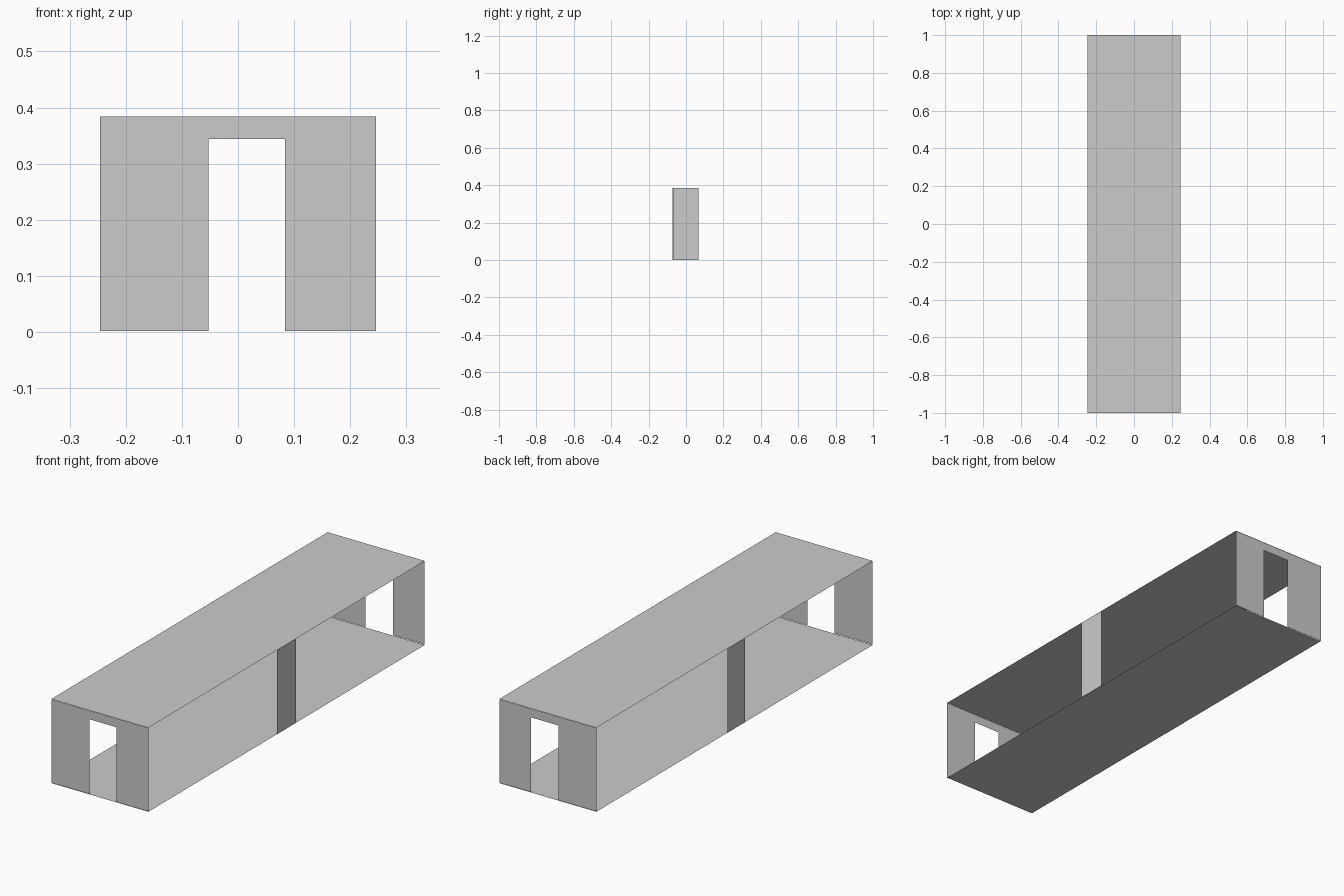
import bpy

if "Cube" in bpy.data.objects:
    bpy.data.objects.remove(bpy.data.objects["Cube"])


def sheet(name, points):
    """Thin single-surface panel from one outline."""
    mesh = bpy.data.meshes.new(name)
    mesh.from_pydata(points, [], [range(len(points))])
    obj = bpy.data.objects.new(name, mesh)
    bpy.context.collection.objects.link(obj)
    return obj


W, L, H = 0.246, 1.0, 0.385          # half width, half length, height
DOOR_L, DOOR_R, DOOR_TOP = -0.053, 0.084, 0.344


def deck(name, z, flip=False):
    pts = [(-W, -L, z), (W, -L, z), (W, L, z), (-W, L, z)]
    sheet(name, pts[::-1] if flip else pts)


def end_wall(name, y, flip=False):
    # doorway outline, open at the bottom
    outline = [(-W, 0.002), (DOOR_L, 0.002), (DOOR_L, DOOR_TOP), (DOOR_R, DOOR_TOP),
               (DOOR_R, 0.002), (W, 0.002), (W, H - 0.001), (-W, H - 0.001)]
    pts = [(x, y, z) for x, z in outline]
    sheet(name, pts[::-1] if flip else pts)


def side_post(name, x, y0, y1, flip=False):
    pts = [(x, y0, 0), (x, y1, 0), (x, y1, H - 0.001), (x, y0, H - 0.001)]
    sheet(name, pts[::-1] if flip else pts)


# Floor and roof
deck("floor", 0.0, flip=True)
deck("roof", H)

# End walls with doorways
end_wall("front_wall", -L)
end_wall("back_wall", L, flip=True)

# Central posts in the open sides
side_post("right_post", 0.247, -0.07, 0.068)
side_post("left_post", -0.247, -0.073, 0.053, flip=True)
